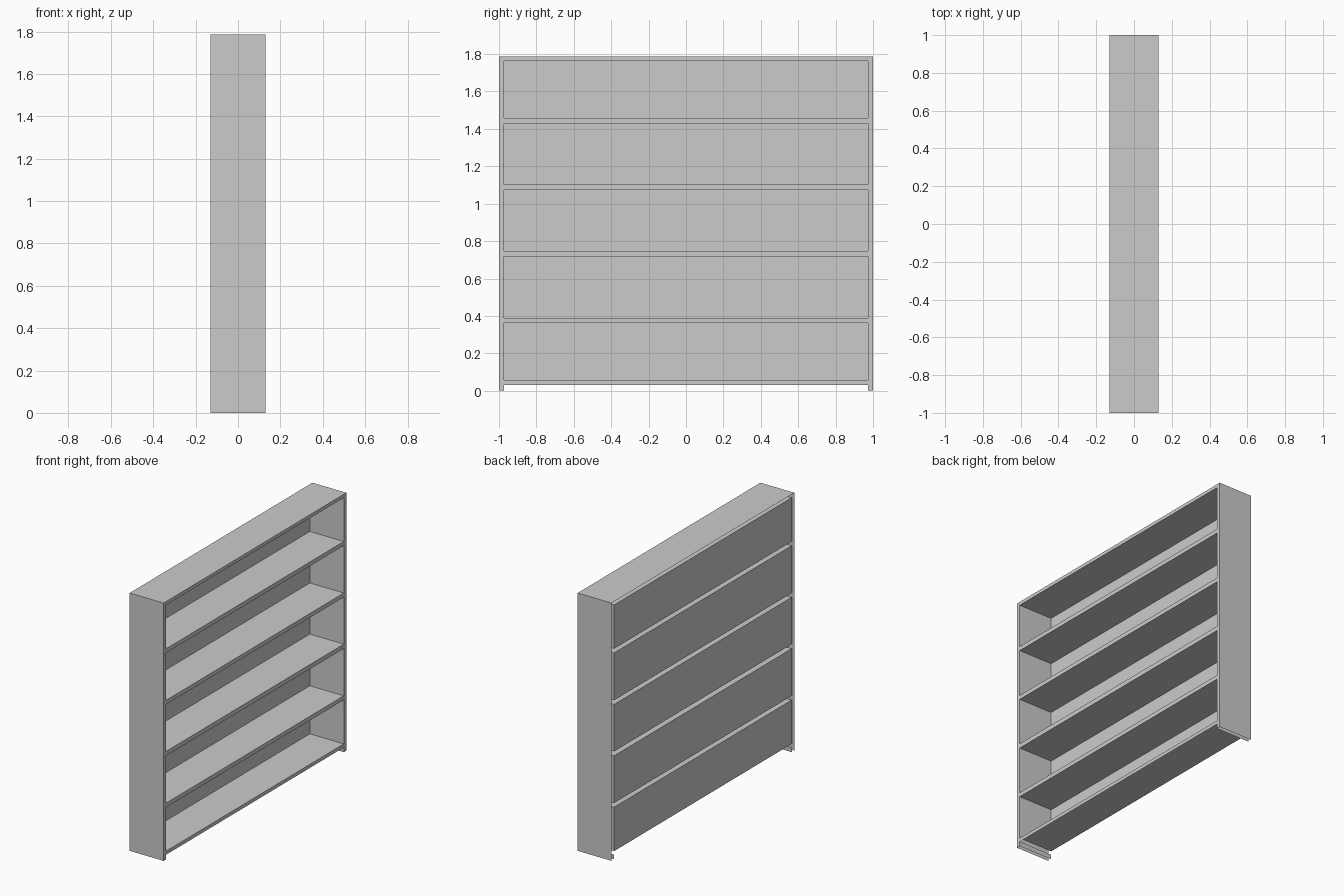
import bpy, bmesh

if "Cube" in bpy.data.objects:
    bpy.data.objects.remove(bpy.data.objects["Cube"])

X, Y, H = 0.13, 1.0, 1.786      # half depth, half width, height
YI, ZB = 0.972, 0.032           # inner half width, underside of the front rail
BAYS = [(0.057, 0.361), (0.39, 0.717), (0.748, 1.073), (1.102, 1.43), (1.459, 1.762)]


def finish(name, bm):
    mesh = bpy.data.meshes.new(name)
    bm.to_mesh(mesh)
    bm.free()
    ob = bpy.data.objects.new(name, mesh)
    bpy.context.collection.objects.link(ob)
    return ob


def open_box(name, y0, y1, z0, z1, drop, inward=False):
    """Full-depth box without the faces whose normals are listed in drop."""
    bm = bmesh.new()
    bmesh.ops.create_cube(bm, size=1)
    for v in bm.verts:
        v.co = (v.co.x * 2 * X,
                (y0 + y1) / 2 + v.co.y * (y1 - y0),
                (z0 + z1) / 2 + v.co.z * (z1 - z0))
    bm.normal_update()
    gone = [f for f in bm.faces
            if tuple(round(c) for c in f.normal) in drop]
    bmesh.ops.delete(bm, geom=gone, context='FACES')
    if inward:
        bmesh.ops.reverse_faces(bm, faces=bm.faces[:])
    return finish(name, bm)


# Outer sides and top, open at the front, back and bottom
open_box("outer_case", -Y, Y, 0, H, {(1, 0, 0), (-1, 0, 0), (0, 0, -1)})

# Five shelf bays, each an inward-facing tray open at the front
for i, (z0, z1) in enumerate(BAYS):
    open_box(f"shelf_bay_{i + 1}", -YI, YI, z0, z1, {(1, 0, 0)}, inward=True)

# Front frame: two stiles and the rails between the bays
bm = bmesh.new()


def front_panel(y0, y1, z0, z1):
    bm.faces.new([bm.verts.new((X, y, z))
                  for y, z in ((y0, z0), (y1, z0), (y1, z1), (y0, z1))])


for y0, y1 in ((-Y, -YI), (YI, Y)):
    front_panel(y0, y1, 0, H)
bottoms = [ZB] + [b[1] for b in BAYS]
tops = [b[0] for b in BAYS] + [H]
for z0, z1 in zip(bottoms, tops):
    front_panel(-YI, YI, z0, z1)
finish("front_frame", bm)

# Inner faces of the two feet
bm = bmesh.new()
for s in (-1, 1):
    corners = [(s * X, 0), (-s * X, 0), (-s * X, ZB), (s * X, ZB)]
    bm.faces.new([bm.verts.new((x, s * YI, z)) for x, z in corners])
bm.normal_update()
for f in bm.faces:
    if f.normal.y * f.calc_center_median().y > 0:
        f.normal_flip()
finish("foot_inner_faces", bm)
